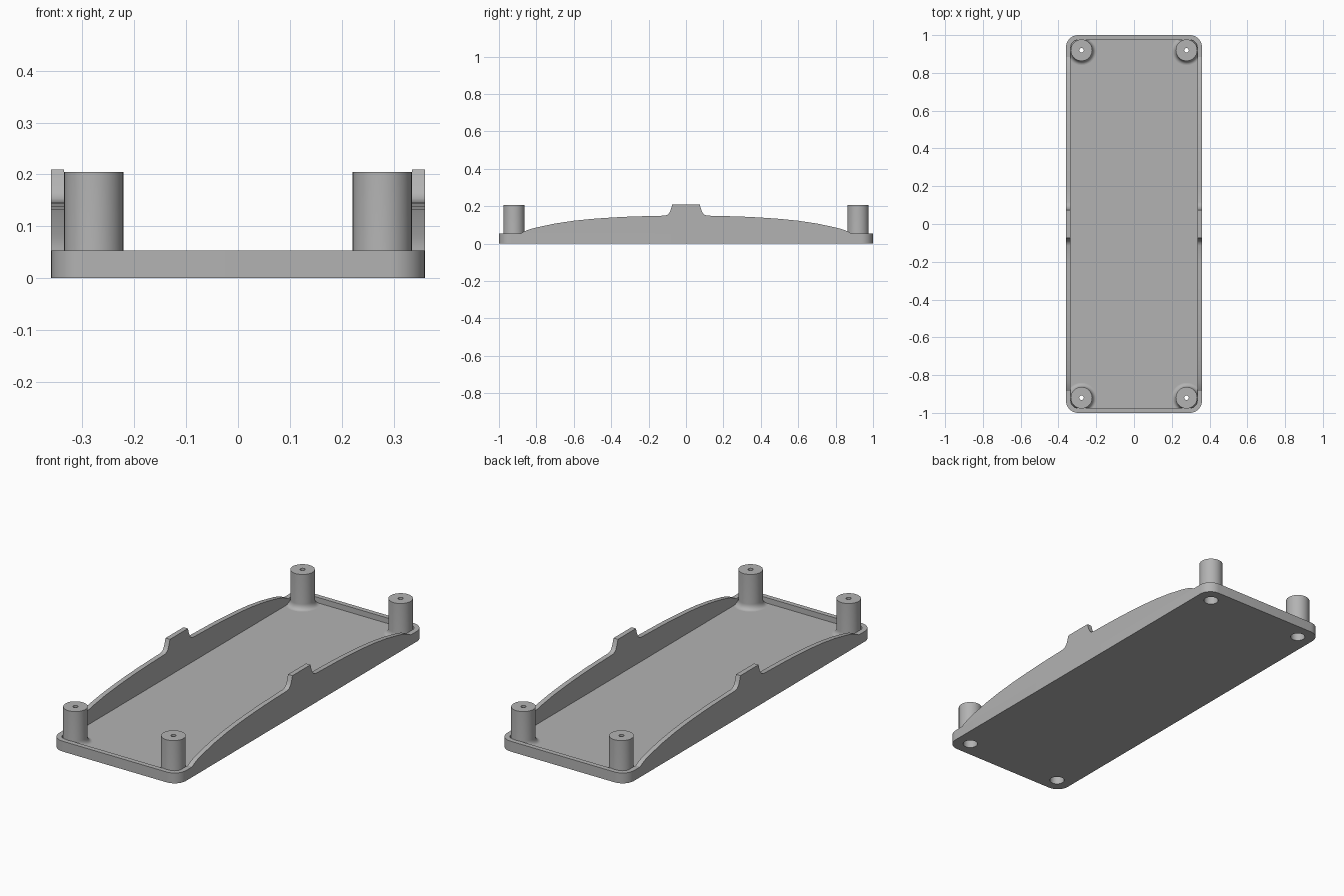
import bpy, bmesh, math

if "Cube" in bpy.data.objects:
    bpy.data.objects.remove(bpy.data.objects["Cube"])

grey = bpy.data.materials.new("mid grey plastic")
grey.use_nodes = True
COLOUR = (0.45, 0.45, 0.45, 1)
grey.diffuse_color = COLOUR
grey.node_tree.nodes["Principled BSDF"].inputs["Base Color"].default_value = COLOUR

HALF_X, HALF_Y, RIM, FLOOR, WALL = 0.36, 1.0, 0.053, 0.025, 0.025
POST_X, POST_Y, POST_R, POST_TOP = 0.278, 0.92, 0.057, 0.205
BORE, PILOT, BORE_TOP = 0.035, 0.012, 0.1
SEG = 48


def finish(bm, name):
    bmesh.ops.recalc_face_normals(bm, faces=bm.faces)
    mesh = bpy.data.meshes.new(name)
    bm.to_mesh(mesh)
    bm.free()
    mesh.materials.append(grey)
    ob = bpy.data.objects.new(name, mesh)
    bpy.context.collection.objects.link(ob)
    return ob


def smooth(ob):
    bpy.ops.object.select_all(action='DESELECT')
    ob.select_set(True)
    bpy.context.view_layer.objects.active = ob
    bpy.ops.object.shade_smooth_by_angle(angle=math.radians(30))


def prism(name, points, offset):
    """Extrude a closed outline of 3D points along offset."""
    bm = bmesh.new()
    face = bm.faces.new([bm.verts.new(p) for p in points])
    new = bmesh.ops.extrude_face_region(bm, geom=[face])["geom"]
    bmesh.ops.translate(bm, vec=offset,
                        verts=[v for v in new if isinstance(v, bmesh.types.BMVert)])
    return finish(bm, name)


def rounded_slab(name, hx, hy, radius, z0, z1, steps=10):
    points = []
    for q, (sx, sy) in enumerate(((1, 1), (-1, 1), (-1, -1), (1, -1))):
        for i in range(steps + 1):
            a = (q + i / steps) * math.pi / 2
            points.append((sx * (hx - radius) + radius * math.cos(a),
                           sy * (hy - radius) + radius * math.sin(a), z0))
    return prism(name, points, (0, 0, z1 - z0))


def cut(target, cutter):
    mod = target.modifiers.new("cut", 'BOOLEAN')
    mod.operation, mod.solver, mod.object = 'DIFFERENCE', 'EXACT', cutter
    bpy.context.view_layer.objects.active = target
    bpy.ops.object.modifier_apply(modifier=mod.name)
    bpy.data.objects.remove(cutter)


def ring(radius, z, x, y):
    return [(x + radius * math.cos(2 * math.pi * i / SEG),
             y + radius * math.sin(2 * math.pi * i / SEG), z) for i in range(SEG)]


def lathe(name, profile, x, y):
    """Revolve a closed (radius, height) profile about a vertical axis."""
    bm = bmesh.new()
    rings = [[bm.verts.new(p) for p in ring(r, z, x, y)] for r, z in profile]
    for a, b in zip(rings, rings[1:] + rings[:1]):
        for i in range(SEG):
            j = (i + 1) % SEG
            bm.faces.new((a[i], a[j], b[j], b[i]))
    return finish(bm, name)


# Base tray: rounded plate with a shallow pocket and four screw bores
tray = rounded_slab("base_tray", HALF_X, HALF_Y, 0.065, 0, RIM)
cut(tray, rounded_slab("pocket_cutter", HALF_X - WALL, HALF_Y - WALL, 0.04, FLOOR, 0.2))
corners = [(sx, sy) for sx in (1, -1) for sy in (1, -1)]
for sx, sy in corners:
    cut(tray, prism("bore_cutter", ring(BORE, -0.1, sx * POST_X, sy * POST_Y), (0, 0, 0.3)))
smooth(tray)

# Hollow corner posts with a concave flare where they meet the floor
fillet = RIM - FLOOR
flare_r = 0.022
flare = [(POST_R + flare_r * (1 - math.sin(a)), FLOOR + fillet * (1 - math.cos(a)))
         for a in (math.pi / 2 * i / 8 for i in range(9))]
post_profile = [(BORE, FLOOR)] + flare + [(POST_R, POST_TOP), (PILOT, POST_TOP),
                                          (PILOT, BORE_TOP), (BORE, BORE_TOP)]
for sx, sy in corners:
    name = ("back" if sy > 0 else "front") + ("_left" if sx > 0 else "_right") + "_post"
    smooth(lathe(name, post_profile, sx * POST_X, sy * POST_Y))

# Arched side walls with a raised centre tab
half = [(0.885, RIM), (0.87, 0.062), (0.84, 0.075), (0.8, 0.086), (0.7, 0.107),
        (0.6, 0.122), (0.5, 0.132), (0.4, 0.139), (0.3, 0.144), (0.2, 0.147),
        (0.115, 0.149), (0.1, 0.154), (0.089, 0.165), (0.082, 0.18), (0.073, 0.21)]
outline = half + [(-y, z) for y, z in reversed(half)]
for side, x in (("left", HALF_X - WALL), ("right", -HALF_X)):
    wall = prism(side + "_side_wall", [(x, y, z) for y, z in outline], (WALL, 0, 0))
    smooth(wall)
